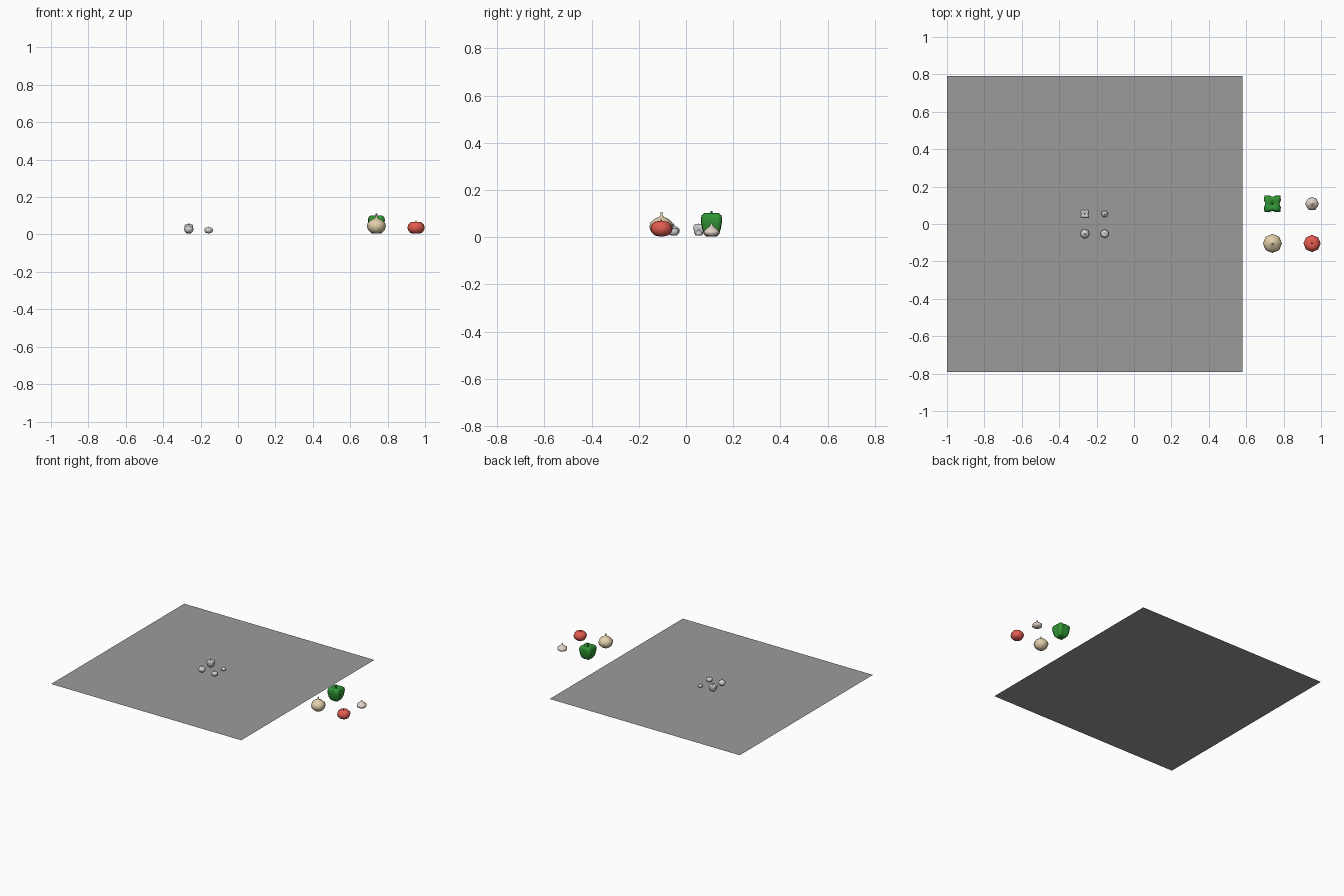
import bpy, bmesh, math
from math import cos, sin, pi

if "Cube" in bpy.data.objects:
    bpy.data.objects.remove(bpy.data.objects["Cube"])


def material(name, rgb):
    m = bpy.data.materials.new(name)
    m.diffuse_color = (*rgb, 1)
    m.use_nodes = True
    m.node_tree.nodes["Principled BSDF"].inputs["Base Color"].default_value = m.diffuse_color
    return m


def lathe(bm, profile, sides, lobes=0, phase=0.0):
    # profile rows: radius, height, lobe depth
    rings = []
    for r, z, depth in profile:
        ring = []
        for i in range(sides):
            a = 2 * pi * i / sides
            k = r * (1 + depth * cos(lobes * a + phase))
            ring.append(bm.verts.new((k * cos(a), k * sin(a), z)))
        rings.append(ring)
    for lo, hi in zip(rings, rings[1:]):
        for i in range(sides):
            j = (i + 1) % sides
            bm.faces.new((lo[i], lo[j], hi[j], hi[i]))
    bm.faces.new(rings[0][::-1])
    bm.faces.new(rings[-1])


def finish(name, bm, mat, smooth=True):
    for f in bm.faces:
        f.smooth = smooth
    me = bpy.data.meshes.new(name)
    bm.to_mesh(me)
    bm.free()
    ob = bpy.data.objects.new(name, me)
    bpy.context.collection.objects.link(ob)
    if mat:
        me.materials.append(mat)
    return ob


def pepper(bm):
    # four-lobed body with a sunken crown, then the stem
    lathe(bm, [(.010, .004, .1), (.026, .001, .2), (.035, .010, .22),
               (.042, .030, .24), (.047, .055, .24), (.049, .075, .24),
               (.045, .090, .24), (.033, .099, .22), (.016, .095, .1),
               (.007, .090, 0)], 16, 4, pi)
    lathe(bm, [(.006, .088, 0), (.004, .100, 0), (.005, .109, 0)], 6)


def onion(bm):
    lathe(bm, [(.010, .001, 0), (.028, .006, 0), (.045, .022, 0),
               (.051, .042, 0), (.046, .060, 0), (.030, .074, 0),
               (.013, .082, 0), (.005, .089, 0), (.004, .103, 0)], 8)


def tomato(bm):
    lathe(bm, [(.012, .001, 0), (.030, .005, 0), (.043, .019, 0),
               (.046, .034, 0), (.042, .049, 0), (.029, .062, 0),
               (.014, .065, 0), (.006, .062, 0)], 8)
    # short stem
    lathe(bm, [(.004, .060, 0), (.003, .072, 0)], 5)


def garlic(bm):
    # clove ridges below, tapering to a thin neck
    lathe(bm, [(.010, .001, 0), (.025, .004, .03), (.035, .014, .05),
               (.034, .023, .05), (.023, .033, .04), (.010, .042, 0),
               (.005, .048, 0), (.004, .055, 0)], 12, 6)


# name, builder, direction from the group centre, colour
KINDS = [("pepper", pepper, (-1, 1), (.030, .30, .035)),
         ("onion", onion, (-1, -1), (.76, .63, .41)),
         ("tomato", tomato, (1, -1), (.76, .105, .08)),
         ("garlic", garlic, (1, 1), (.77, .65, .58))]

# full-size coloured vegetables beside the sheet, half-size grey ones on it
for name, build, (sx, sy), rgb in KINDS:
    for prefix, cx, size in (("large", .846, 1), ("small", -.21, .5)):
        bm = bmesh.new()
        build(bm)
        mat = material(name + "_skin", rgb) if size == 1 else None
        ob = finish(prefix + "_" + name, bm, mat)
        ob.scale = (size,) * 3
        lift = .006 if size < 1 else .003
        ob.location = (cx + sx * .106 * size, sy * .106 * size + .002 * size, lift)

# flat dark ground sheet
bm = bmesh.new()
bm.faces.new([bm.verts.new((x, y, 0)) for x, y in
              ((-1, -.79), (.58, -.79), (.58, .79), (-1, .79))])
finish("ground_sheet", bm, material("sheet_grey", (.33, .33, .33)), False)
